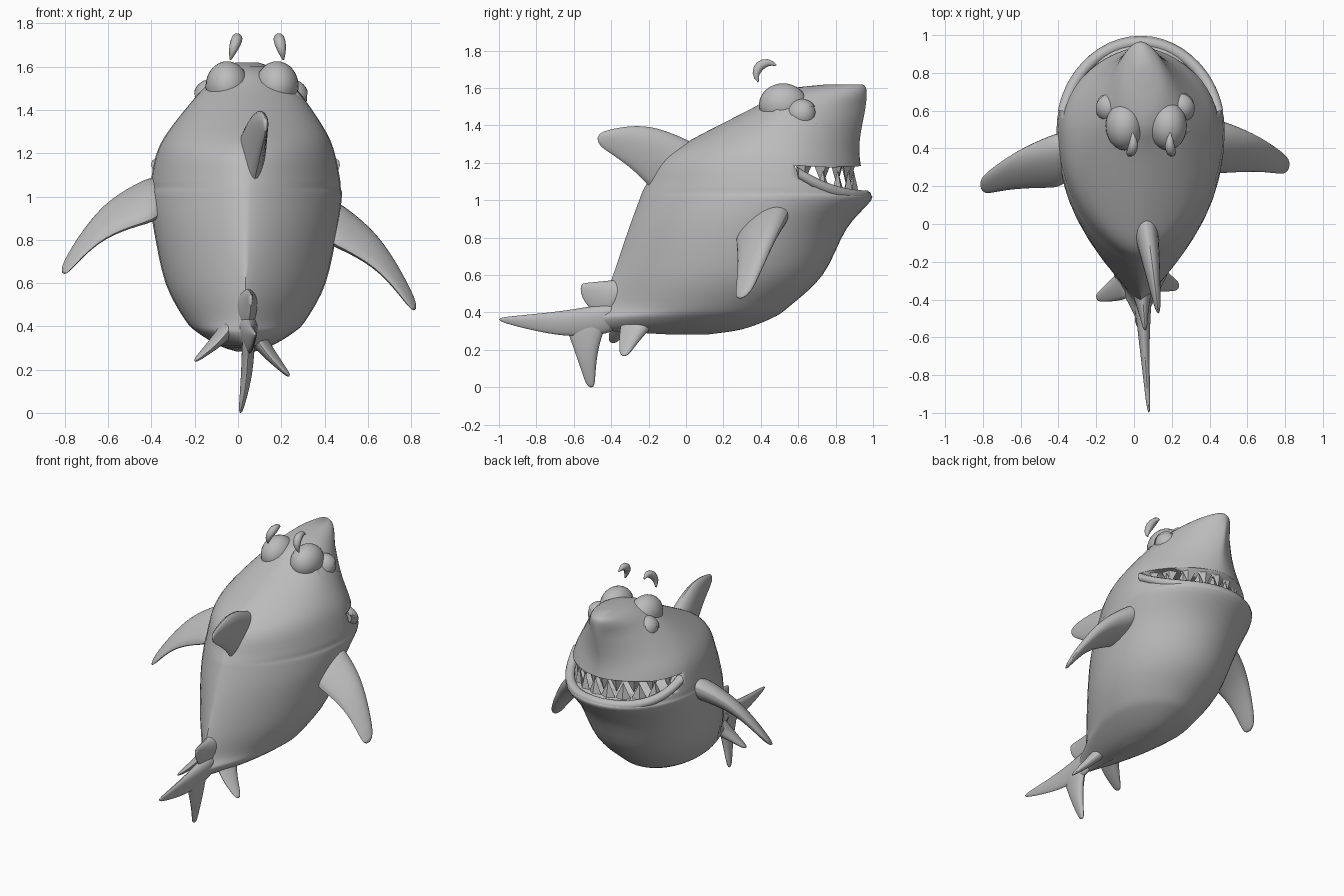
import bpy, bmesh, math
from mathutils import Vector

if "Cube" in bpy.data.objects:
    bpy.data.objects.remove(bpy.data.objects["Cube"])

grey = bpy.data.materials.new("shark grey")
grey.diffuse_color = (0.5, 0.5, 0.5, 1)
grey.use_nodes = True
grey.node_tree.nodes["Principled BSDF"].inputs["Base Color"].default_value = grey.diffuse_color


def make(name, bm, angle=50, subdiv=0):
    bmesh.ops.recalc_face_normals(bm, faces=bm.faces)
    me = bpy.data.meshes.new(name)
    bm.to_mesh(me)
    bm.free()
    ob = bpy.data.objects.new(name, me)
    bpy.context.collection.objects.link(ob)
    me.materials.append(grey)
    if subdiv:
        ob.modifiers.new("smooth", "SUBSURF").levels = subdiv
        ob.modifiers["smooth"].render_levels = subdiv
    bpy.ops.object.select_all(action="DESELECT")
    bpy.context.view_layer.objects.active = ob
    ob.select_set(True)
    bpy.ops.object.shade_smooth_by_angle(angle=math.radians(angle))
    return ob


def loft(rings, closed=False):
    bm = bmesh.new()
    vs = [[bm.verts.new(p) for p in r] for r in rings]
    n = len(rings[0])
    for a, b in zip(vs, vs[1:] + vs[:1] if closed else vs[1:]):
        for i in range(n):
            bm.faces.new((a[i], a[(i + 1) % n], b[(i + 1) % n], b[i]))
    if not closed:
        bm.faces.new(vs[0])
        bm.faces.new(vs[-1])
    return bm


def circle(c, u, v, r, n=10):
    return [c + r * (u * math.cos(2 * math.pi * k / n) + v * math.sin(2 * math.pi * k / n)) for k in range(n)]


def spline(rows, steps):
    out = []
    for i in range(len(rows) - 1):
        p = [rows[max(0, min(len(rows) - 1, i + k))] for k in (-1, 0, 1, 2)]
        for s in range(steps):
            t = s / steps
            out.append([0.5 * (2 * b + (c - a) * t + (2 * a - 5 * b + 4 * c - d) * t * t
                               + (3 * b - a - 3 * c + d) * t ** 3) for a, b, c, d in zip(*p)])
    return out + [list(rows[-1])]


def ramp(x, lo, hi):
    return max(0, min(1, (x - lo) / (hi - lo)))


# body: level slices (z, back y, front y, half width, widest y)
rows = [
    (0.283, -0.10, 0.12, 0.04, 0.03),
    (0.31, -0.48, 0.30, 0.12, 0.06),
    (0.37, -0.56, 0.46, 0.22, 0.13),
    (0.43, -0.46, 0.55, 0.28, 0.18),
    (0.60, -0.39, 0.73, 0.37, 0.28),
    (0.85, -0.305, 0.86, 0.425, 0.38),
    (1.00, -0.25, 0.99, 0.445, 0.48),
    (1.04, -0.235, 0.975, 0.44, 0.5),
    (1.09, -0.21, 0.955, 0.435, 0.5),
    (1.22, -0.14, 0.93, 0.405, 0.5),
    (1.33, 0.04, 0.93, 0.345, 0.5),
    (1.50, 0.37, 0.96, 0.215, 0.58),
    (1.59, 0.53, 0.965, 0.12, 0.73),
    (1.62, 0.76, 0.945, 0.05, 0.86),
]
rings = []
for z, yb, yf, w, yw in spline(rows, 4):
    back_taper = max(0.55, 0.4 + 0.3 / z)
    front_taper = 0.5 + 0.25 * ramp(z, 1.05, 1.4) - 0.25 * ramp(z, 1.5, 1.6)
    ring = []
    for i in range(48):
        a = 2 * math.pi * i / 48
        c, s = math.cos(a), math.sin(a)
        y = yw + (s * (yf - yw) if s > 0 else s * (yw - yb))
        p = 2 * (front_taper if s > 0 else back_taper)
        lean = 0.035 + 0.02 * ramp(z, 1.2, 1.5) * ramp(y, 0.95, 0.6)
        ring.append((lean + math.copysign(w * abs(c) ** p, c), y, z))
    rings.append(ring)
body = make("body", loft(rings))

# mouth opening, cut across the front of the head
profile = [(0.58, 1.185), (0.61, 1.12), (0.67, 1.075), (0.78, 1.05), (1.2, 1.045), (1.2, 1.195), (0.78, 1.175)]
cutter = make("mouth_cutter", loft([[(x, y, z) for y, z in profile] for x in (-0.7, 0.7)]))
cutter.hide_render = True
cut = body.modifiers.new("mouth", "BOOLEAN")
cut.operation, cut.solver, cut.object = "DIFFERENCE", "EXACT", cutter
bpy.context.view_layer.objects.active = body
bpy.ops.object.modifier_apply(modifier=cut.name)
bpy.data.objects.remove(cutter)

# rounded lower lip, rising to the mouth corners
rings = []
for i in range(33):
    a = math.radians(12 + 156 * i / 32)
    out = Vector((math.cos(a), math.sin(a), 0))
    c = Vector((0.035 + 0.415 * out.x, 0.5 + 0.46 * out.y, 1.022 + 0.2 * (1 - out.y) ** 2))
    rings.append(circle(c, out, Vector((0, 0, 1)), 0.032))
make("lower_lip", loft(rings))


def other_side(p):
    # left fins are raised and swept back a little
    r = abs(p.x)
    return Vector((0.05 - 1.05 * p.x, p.y - 0.04 - 0.08 * r, p.z + 0.03 + 0.17 * r))


# fins: root, middle and tip as leading point, trailing point, thickness
def fin(name, sections, move=lambda p: p):
    secs = [(move(Vector(s[:3])), move(Vector(s[3:6])), s[6]) for s in spline(sections, 2)]
    mids = [(a + b) / 2 for a, b, t in secs]
    rings = []
    for i, (a, b, t) in enumerate(secs):
        span = mids[min(i + 1, len(mids) - 1)] - mids[max(i - 1, 0)]
        n = (b - a).cross(span).normalized() * t / 2
        rings.append([a, a.lerp(b, 0.2) + n, a.lerp(b, 0.6) + n * 0.8, b,
                      a.lerp(b, 0.6) - n * 0.8, a.lerp(b, 0.2) - n])
    make(name, loft(rings), 60, 2)


pectoral = [(0.36, 0.60, 1.01, 0.36, 0.21, 0.79, 0.19),
            (0.63, 0.50, 0.835, 0.64, 0.245, 0.65, 0.10),
            (0.835, 0.35, 0.49, 0.815, 0.245, 0.445, 0.03)]
pelvic = [(0.07, -0.11, 0.38, 0.07, -0.38, 0.36, 0.10),
          (0.14, -0.21, 0.29, 0.14, -0.38, 0.26, 0.07),
          (0.245, -0.31, 0.165, 0.235, -0.36, 0.165, 0.02)]
for part, shape in (("pectoral_fin", pectoral), ("pelvic_fin", pelvic)):
    fin("right_" + part, shape)
    fin("left_" + part, shape, other_side)
fin("dorsal_fin", [(0.05, 0.14, 1.29, 0.05, -0.12, 0.90, 0.17),
                   (0.095, -0.19, 1.425, 0.095, -0.29, 1.12, 0.10),
                   (0.13, -0.48, 1.365, 0.13, -0.48, 1.29, 0.025)])
fin("tail_upper_lobe", [(0.045, -0.33, 0.48, 0.045, -0.36, 0.27, 0.12),
                        (0.055, -0.65, 0.42, 0.055, -0.64, 0.245, 0.06),
                        (0.08, -1.01, 0.375, 0.08, -1.01, 0.35, 0.02)])
fin("tail_lower_lobe", [(0.05, -0.40, 0.36, 0.05, -0.70, 0.38, 0.07),
                        (0.04, -0.465, 0.19, 0.04, -0.60, 0.15, 0.06),
                        (0.01, -0.485, -0.01, 0.01, -0.535, 0.0, 0.02)])
fin("rear_dorsal_fin", [(0.04, -0.29, 0.60, 0.04, -0.42, 0.33, 0.13),
                        (0.05, -0.44, 0.58, 0.05, -0.51, 0.38, 0.06),
                        (0.06, -0.57, 0.56, 0.06, -0.56, 0.48, 0.02)])


def ball(name, centre, size, cut_normal=None):
    bm = bmesh.new()
    bmesh.ops.create_uvsphere(bm, u_segments=24, v_segments=16, radius=1)
    for v in bm.verts:
        v.co = Vector(centre) + v.co * Vector(size)
    if cut_normal:
        bmesh.ops.bisect_plane(bm, geom=bm.verts[:] + bm.edges[:] + bm.faces[:],
                               plane_co=centre, plane_no=cut_normal, clear_inner=True)
    make(name, bm)


# eyes, lids, socket rims, brow mounds and floating eyebrow crescents
for side, s in (("left", -1), ("right", 1)):
    eye = Vector((0.06 + s * 0.19, 0.62, 1.46))
    ball(side + "_eye", eye, (0.07, 0.075, 0.075))
    ball(side + "_eyelid", eye, (0.076, 0.081, 0.081), (-s * 0.3, -0.45, 0.85))
    ball(side + "_brow_mound", (0.065 + s * 0.115, 0.52, 1.51), (0.10, 0.13, 0.115))
    axis = Vector((s * 0.75, 0.15, 0.65)).normalized()
    u = axis.cross(Vector((0, 1, 0))).normalized()
    v = axis.cross(u)
    rings = []
    for d in circle(Vector((0, 0, 0)), u, v, 1, 32):
        rings.append(circle(eye - axis * 0.015 + Vector((0, -0.02, 0)) + d * 0.105, d, axis, 0.035))
    make(side + "_eye_socket", loft(rings, True))
    rings = []
    for i in range(9):
        t = i / 8
        a = math.radians(215 - 165 * t)
        r = 0.004 + 0.023 * math.sin(math.pi * t)
        z = 1.67 + 0.065 * math.sin(a)
        c = Vector((0.09 + s * 0.11 + (z - 1.68) * (0.3 if s < 0 else -0.2), 0.44 + 0.065 * math.cos(a), z))
        rings.append(circle(c, Vector((1, 0, 0)), Vector((0, math.cos(a), math.sin(a))), r))
    make(side + "_eyebrow", loft(rings), 60)

# teeth: staggered pointed rows following the jaw curve
for name, base, tip, count, rx, ry, bend in (("upper", 1.195, 1.075, 9, 0.36, 0.375, 1.15),
                                             ("lower", 1.03, 1.16, 10, 0.375, 0.40, 1)):
    bm = bmesh.new()
    for i in range(count):
        a = math.radians(20 + 140 * i / (count - 1))
        out = Vector((math.cos(a), math.sin(a), 0))
        c = Vector((0.035 + rx * math.copysign(abs(out.x) ** bend, out.x), 0.5 + ry * out.y, base))
        tan = Vector((-out.y, out.x, 0))
        k = min(1, 0.7 + 0.5 * out.y)
        ring = [bm.verts.new(c + tan * u * 0.058 * k + out * v * 0.03)
                for u, v in ((1, 0), (0, 1), (-1, 0), (0, -1))]
        top = bm.verts.new(c + Vector((0, 0, (tip - base) * k)))
        bm.faces.new(ring)
        for j in range(4):
            bm.faces.new((ring[j], ring[(j + 1) % 4], top))
    make(name + "_teeth", bm, 20)
